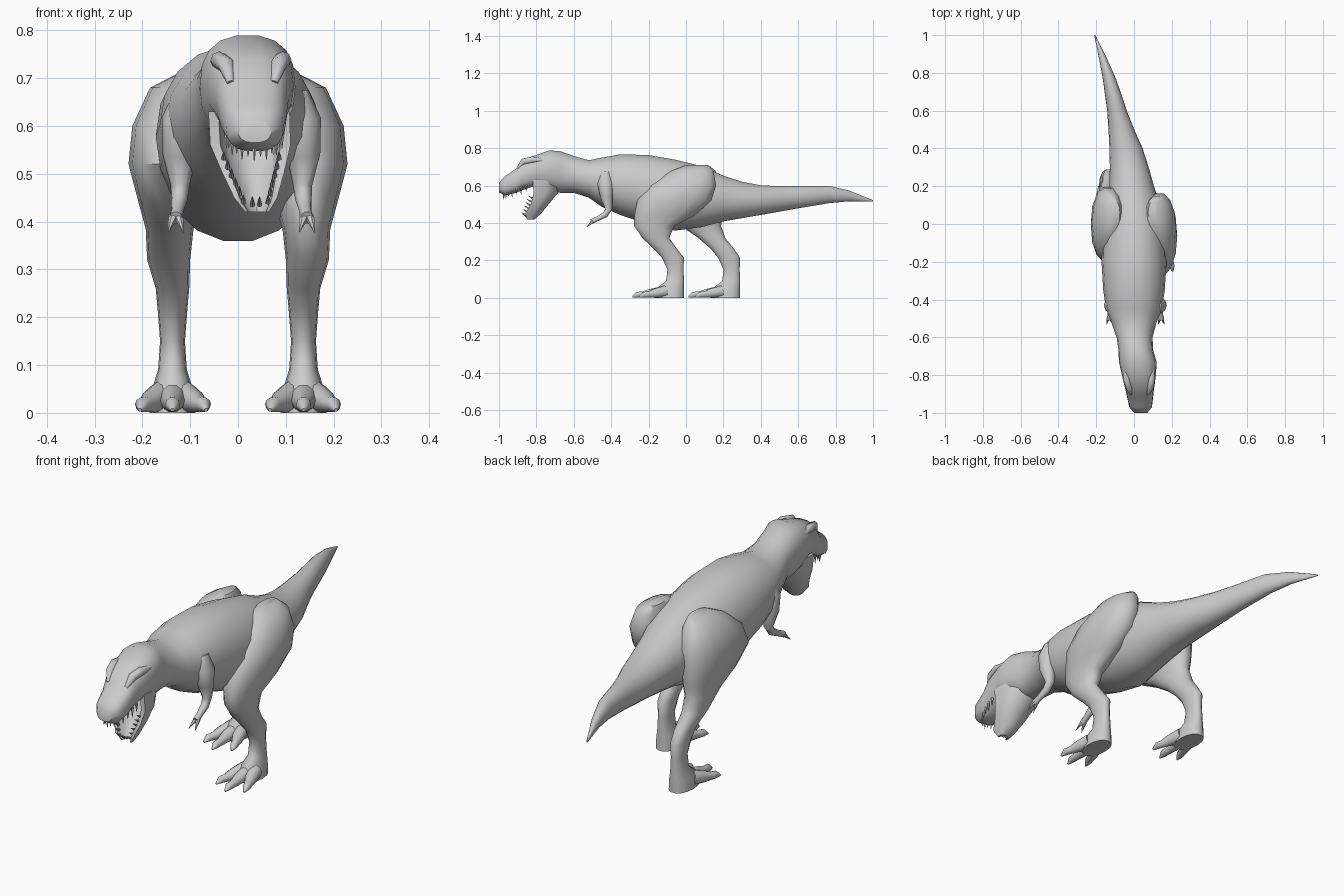
import bpy, bmesh, math
from mathutils import Vector

if "Cube" in bpy.data.objects:
    bpy.data.objects.remove(bpy.data.objects["Cube"])


def finish(bm, name, angle=50):
    bmesh.ops.recalc_face_normals(bm, faces=bm.faces)
    me = bpy.data.meshes.new(name)
    bm.to_mesh(me)
    bm.free()
    ob = bpy.data.objects.new(name, me)
    bpy.context.collection.objects.link(ob)
    bpy.ops.object.select_all(action='DESELECT')
    bpy.context.view_layer.objects.active = ob
    ob.select_set(True)
    bpy.ops.object.shade_smooth_by_angle(angle=math.radians(angle))
    return ob


def loft(name, rings, bm=None):
    """Skin a list of equal-length rings, closing both ends."""
    bm = bmesh.new()
    vs = [[bm.verts.new(p) for p in r] for r in rings]
    n = len(vs[0])
    for a, b in zip(vs, vs[1:]):
        for i in range(n):
            j = (i + 1) % n
            bm.faces.new((a[i], a[j], b[j], b[i]))
    bm.faces.new(vs[0])
    bm.faces.new(vs[-1])
    return finish(bm, name)


def ring(c, u, v, n=14, power=2.0):
    """Superellipse ring around c spanned by half-axes u and v."""
    c, u, v = Vector(c), Vector(u), Vector(v)
    pts = []
    for i in range(n):
        a = 2 * math.pi * i / n
        ca, sa = math.cos(a), math.sin(a)
        pts.append(c + u * math.copysign(abs(ca) ** (2 / power), ca)
                     + v * math.copysign(abs(sa) ** (2 / power), sa))
    return pts


def tube(name, path, n=10):
    """Round limb through (x, y, z, radius) points, kept above the ground."""
    p = [Vector(q[:3]) for q in path]
    rings = []
    for i, q in enumerate(path):
        d = (p[min(i + 1, len(p) - 1)] - p[max(i - 1, 0)]).normalized()
        u = (Vector((1, 0, 0)) - d * d.x).normalized()
        r = ring(p[i], u * q[3], d.cross(u) * q[3], n)
        for w in r:
            w.z = max(w.z, 0)
        rings.append(r)
    return loft(name, rings)


def spikes(name, items, r):
    """Cones given as (base, tip) pairs."""
    bm = bmesh.new()
    for base, tip in items:
        base, d = Vector(base), Vector(tip) - Vector(base)
        m = d.to_track_quat('Z', 'Y').to_matrix().to_4x4()
        m.translation = base + d / 2
        bmesh.ops.create_cone(bm, cap_ends=True, segments=6, radius1=r,
                              radius2=0.001, depth=d.length, matrix=m)
    return finish(bm, name)


# skull, neck, torso and tail: y, centre x, bottom z, top z, half width, squareness
BODY = [
    (-1.0, .035, .565, .615, .035, 2.4), (-.97, .035, .547, .65, .06, 2.6),
    (-.91, .032, .56, .69, .07, 2.6), (-.875, .03, .575, .74, .076, 2.6),
    (-.80, .026, .60, .765, .09, 2.6), (-.73, .02, .575, .79, .10, 2.5),
    (-.67, .01, .56, .785, .092, 2.3), (-.60, .003, .56, .76, .095, 2.1),
    (-.52, 0, .535, .737, .12, 2.1), (-.45, 0, .485, .752, .148, 2.1),
    (-.35, 0, .44, .77, .163, 2.1), (-.20, 0, .39, .766, .172, 2.1),
    (-.06, 0, .357, .742, .166, 2.1), (.08, 0, .375, .708, .145, 2.0),
    (.2, -.012, .407, .655, .118, 2), (.3, -.025, .425, .622, .103, 2),
    (.4, -.042, .442, .603, .088, 2), (.5, -.067, .46, .598, .068, 2),
    (.6, -.09, .478, .598, .052, 2), (.76, -.128, .505, .6, .036, 2),
    (.87, -.162, .516, .575, .022, 2), (1.0, -.208, .515, .523, .003, 2)]
loft("body", [ring((cx, y, (b + t) / 2), (w, 0, 0), (0, 0, (t - b) / 2), 18, p)
              for y, cx, b, t, w, p in BODY])

# open lower jaw: hollow horseshoe section, z, front y, back y, centre x, half width
SHOE = [(-1, -1), (-1, 0), (-.65, .75), (0, 1), (.65, .75), (1, 0), (1, -1),
        (.75, -1), (.6, 0), (0, .4), (-.6, 0), (-.75, -1)]
JAW = [(.63, -.82, -.66, .023, .085), (.56, -.815, -.685, .026, .084),
       (.50, -.83, -.735, .032, .064), (.45, -.86, -.775, .037, .045),
       (.42, -.85, -.81, .04, .025)]
loft("lower_jaw", [[Vector((cx + u * w, (f + b) / 2 + v * (b - f) / 2, z)) for u, v in SHOE]
                   for z, f, b, cx, w in JAW])

# teeth
upper = []
for i in range(15):
    a = math.radians(-88 + 176 * i / 14)
    x, y = .034 + .06 * math.sin(a), -.85 - .125 * math.cos(a)
    z = .572 + (y + .975) * .28
    upper.append(((x, y, z), (x, y, z - (.045 if i % 2 else .037))))
spikes("upper_teeth", upper, .007)
lower = []
for s in (-1, 1):
    for i in range(6):
        t = i / 5
        x = .037 - .009 * t + s * (.026 + .032 * t)
        y, z = -.852 + .035 * t, .44 + .09 * t
        lower.append(((x, y, z), (x, y - .026, z + .016)))
for x in (.03, .045):
    lower.append(((x, -.85, .435), (x, -.878, .452)))
spikes("lower_teeth", lower, .006)

# brow ridges
for s, side in ((-1, "left"), (1, "right")):
    tube(side + "_brow", [(.03 + s * .045, -.90, .69, .008), (.03 + s * .055, -.87, .728, .018),
                          (.027 + s * .067, -.82, .738, .018), (.025 + s * .075, -.76, .735, .008)], 8)

# legs: z, front y, back y, centre x, half width, backward shift of the left leg
LEG = [(.71, .0, .12, .10, .025, 0), (.68, -.08, .15, .122, .062, .01),
       (.6, -.2, .165, .135, .086, .03), (.52, -.265, .14, .14, .089, .06),
       (.44, -.28, .05, .142, .066, .15), (.385, -.28, -.06, .143, .05, .25),
       (.32, -.235, -.088, .145, .045, .3), (.26, -.172, -.045, .137, .035, .305),
       (.215, -.13, -.01, .137, .031, .3), (.15, -.1, -.012, .137, .026, .3),
       (.09, -.108, -.01, .137, .03, .3), (.05, -.16, -.01, .137, .043, .3),
       (0, -.17, -.01, .137, .048, .3)]
TOES = [(.072, -.225), (.137, -.262), (.2, -.225)]
for s, side in ((-1, "left"), (1, "right")):
    k = 1 if s < 0 else 0
    loft(side + "_leg", [ring((s * cx, (f + b) / 2 + k * sh, z), (w, 0, 0), (0, (b - f) / 2, 0), 14, 2.2)
                         for z, f, b, cx, w, sh in LEG])
    # toes with claws
    for i, (tx, ty) in enumerate(TOES):
        o = k * .3
        ax, ay = .137 + (tx - .137) * .35, -.11
        mx, my = (ax + tx) / 2, (ay + ty) / 2
        tube(f"{side}_toe_{i + 1}", [(s * ax, ay + o, .035, .032), (s * mx, my + o, .025, .025),
                                     (s * (mx * .4 + tx * .6), my * .4 + ty * .6 + o, .018, .017),
                                     (s * tx, ty + o, .017, .016),
                                     (s * (tx + (tx - mx) * .25), ty - .025 + o, .006, .004)])

    # small arm and two-clawed hand
    x = .007
    tube(side + "_arm", [(x + s * .11, -.43, .67, .03), (x + s * .122, -.43, .61, .045),
                         (x + s * .13, -.425, .54, .035), (x + s * .128, -.412, .475, .02),
                         (x + s * .13, -.432, .445, .017), (x + s * .134, -.475, .422, .013),
                         (x + s * .137, -.505, .408, .014)])
    spikes(side + "_hand_claws", [((x + s * .137 + e * .006, -.498, .41),
                                   (x + s * .137 + e * .016, -.532, .378)) for e in (-1, 1)], .01)
